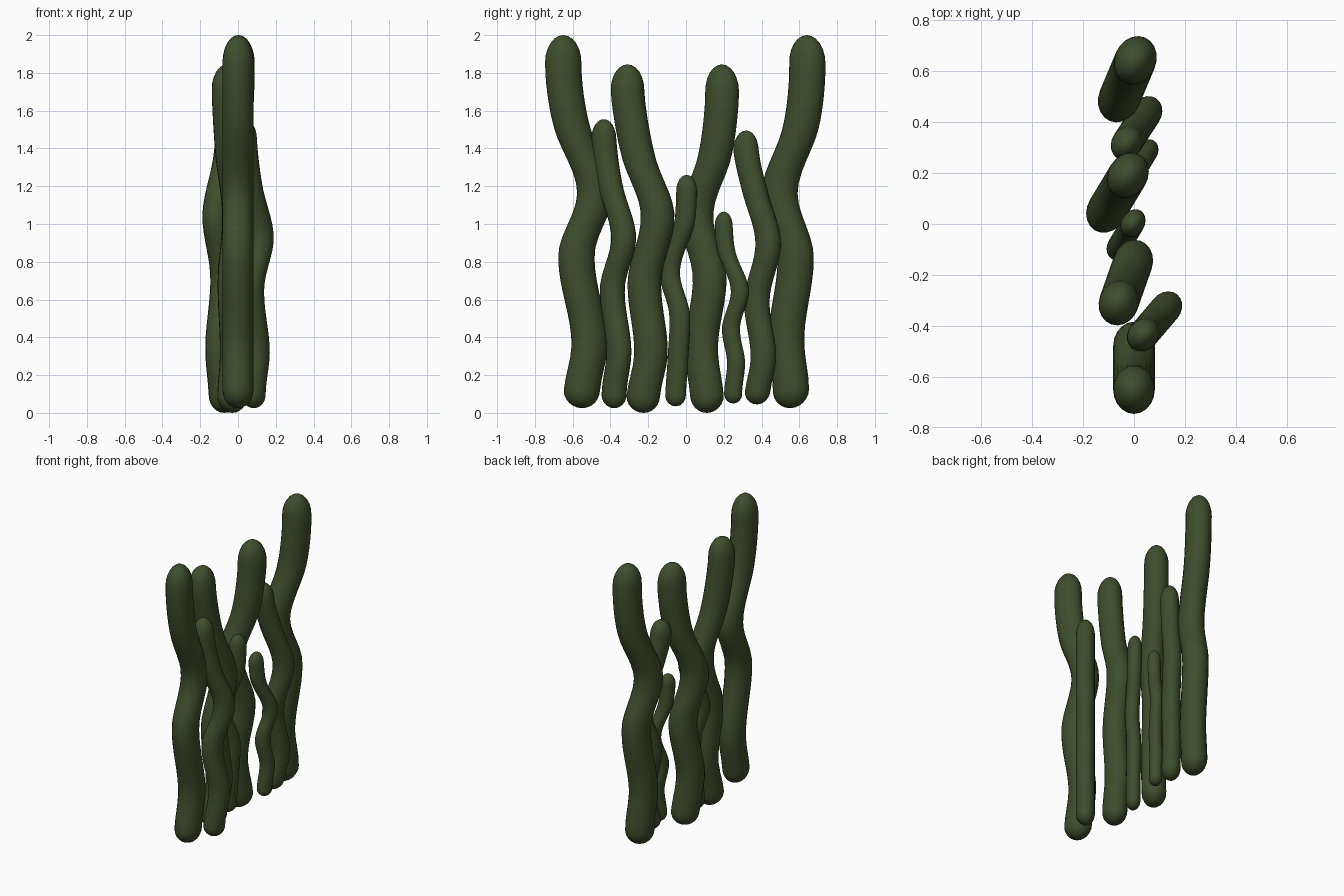
import bpy, bmesh, math
from mathutils import Vector

if "Cube" in bpy.data.objects:
    bpy.data.objects.remove(bpy.data.objects["Cube"])

green = bpy.data.materials.new("kelp_green")
green.diffuse_color = (0.05, 0.075, 0.025, 1)
green.use_nodes = True
green.node_tree.nodes["Principled BSDF"].inputs["Base Color"].default_value = green.diffuse_color

SIDES = 20


def path_y(pts, z):
    """Smooth sideways sway at height z through the (y, z) control points."""
    n = len(pts)

    def slope(i):
        a, b = pts[max(i - 1, 0)], pts[min(i + 1, n - 1)]
        return (b[0] - a[0]) / (b[1] - a[1])
    for i in range(n - 1):
        (y0, z0), (y1, z1) = pts[i], pts[i + 1]
        if z <= z1 or i == n - 2:
            h = z1 - z0
            t = min(max((z - z0) / h, 0), 1)
            return ((2*t**3 - 3*t**2 + 1) * y0 + (t**3 - 2*t**2 + t) * h * slope(i)
                    + (3*t**2 - 2*t**3) * y1 + (t**3 - t**2) * h * slope(i + 1))


def stalk(name, pts, anchor, lean, along, across):
    """Wavy flattened tube with domed ends; sways in the vertical plane x = x0 + lean*(y-y0)."""
    x0, y0 = anchor
    d = Vector((lean, 1, 0)).normalized()
    s = Vector((d.y, -d.x, 0))
    zb, zt = pts[0][1], pts[-1][1]
    cb, ct = along * 1.0, along * 1.5
    # Ring heights and scales: bottom dome, body, top dome
    rings = []
    for k in range(1, 7):
        a = k / 6 * math.pi / 2
        rings.append((zb + cb * (1 - math.cos(a)), math.sin(a)))
    lo, hi = zb + cb, zt - ct
    for k in range(1, 30):
        rings.append((lo + (hi - lo) * k / 30, 1))
    for k in range(6, 0, -1):
        a = k / 6 * math.pi / 2
        rings.append((zt - ct * (1 - math.cos(a)), math.sin(a)))

    def centre(z):
        y = path_y(pts, z)
        return Vector((x0 + lean * (y - y0), y, z))
    bm = bmesh.new()
    loops = []
    for z, f in rings:
        c = centre(z)
        loops.append([bm.verts.new(c + d * (along * f * math.cos(t)) + s * (across * f * math.sin(t)))
                      for t in (2 * math.pi * j / SIDES for j in range(SIDES))])
    for a, b in zip(loops, loops[1:]):
        for j in range(SIDES):
            k = (j + 1) % SIDES
            bm.faces.new((a[j], a[k], b[k], b[j]))
    for loop, z in ((loops[0], zb), (loops[-1], zt)):
        tip = bm.verts.new(centre(z))
        for j in range(SIDES):
            bm.faces.new((loop[j], loop[(j + 1) % SIDES], tip))
    bmesh.ops.recalc_face_normals(bm, faces=bm.faces)
    for f in bm.faces:
        f.smooth = True
    me = bpy.data.meshes.new(name)
    bm.to_mesh(me)
    bm.free()
    me.materials.append(green)
    ob = bpy.data.objects.new(name, me)
    bpy.context.collection.objects.link(ob)


# Tall outer stalks
stalk("tall_stalk_front",
      [(-.55, .025), (-.55, .13), (-.51, .38), (-.58, .84), (-.48, 1.17), (-.6, 1.5), (-.645, 1.75), (-.65, 2.0)],
      (0, -.65), 0, .096, .082)
stalk("tall_stalk_back",
      [(.55, .025), (.555, .15), (.53, .4), (.58, .84), (.495, 1.17), (.605, 1.5), (.64, 1.75), (.64, 2.0)],
      (.008, .65), .42, .098, .082)
# Medium-tall inner stalks
stalk("inner_stalk_front",
      [(-.225, 0), (-.225, .1), (-.185, .32), (-.22, .7), (-.15, 1.05), (-.25, 1.35), (-.305, 1.65), (-.31, 1.845)],
      (-.06, -.31), .35, .09, .078)
stalk("inner_stalk_back",
      [(.11, .0), (.11, .1), (.08, .35), (.125, .72), (.055, 1.05), (.15, 1.35), (.188, 1.62), (.19, 1.845)],
      (-.025, .19), .6, .094, .078)
# Slim stalks
stalk("slim_stalk_front",
      [(-.38, .025), (-.38, .12), (-.355, .33), (-.39, .66), (-.33, .93), (-.4, 1.2), (-.433, 1.42), (-.435, 1.555)],
      (.045, -.425), .85, .07, .06)
stalk("slim_stalk_back",
      [(.375, .045), (.38, .12), (.41, .3), (.375, .6), (.435, .9), (.365, 1.17), (.32, 1.37), (.318, 1.495)],
      (-.02, .33), .65, .071, .06)
# Short stalks
stalk("short_stalk_middle",
      [(-.055, .035), (-.055, .1), (-.042, .3), (-.035, .53), (-.087, .75), (-.01, 1.0), (.002, 1.13), (.003, 1.26)],
      (0, .01), .6, .058, .046)
stalk("short_stalk_back",
      [(.25, .05), (.25, .12), (.265, .27), (.238, .45), (.285, .65), (.215, .85), (.2, .98), (.2, 1.065)],
      (.055, .29), .6, .05, .042)
